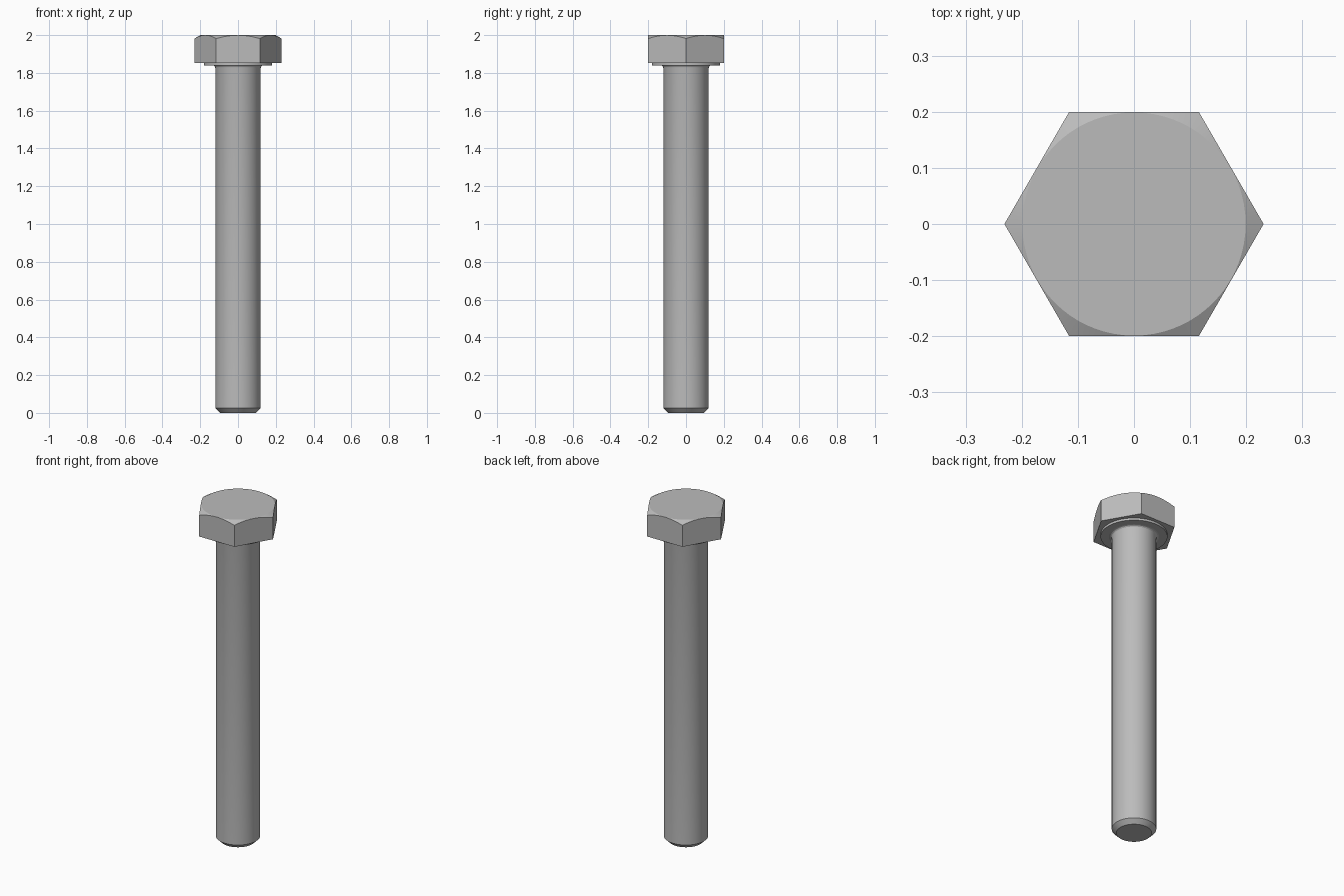
import bpy, bmesh, math

if "Cube" in bpy.data.objects:
    bpy.data.objects.remove(bpy.data.objects["Cube"], do_unlink=True)

SEGMENTS = 72

steel = bpy.data.materials.new("steel grey")
steel.use_nodes = True
grey = (0.5, 0.5, 0.5, 1)
steel.diffuse_color = grey
steel.node_tree.nodes["Principled BSDF"].inputs["Base Color"].default_value = grey


def circle(radius):
    return lambda angle: radius


def hexagon(apothem):
    """Hexagon radius at an angle, with corners on the x axis."""
    third = math.pi / 3
    return lambda angle: apothem / math.cos(angle % third - third / 2)


def loft(name, rings, sharp_angle):
    """Skin a stack of (radius function, height function) rings and cap both ends."""
    bm = bmesh.new()
    loops = []
    for radius, height in rings:
        loop = []
        for i in range(SEGMENTS):
            a = math.tau * i / SEGMENTS
            r = radius(a)
            loop.append(bm.verts.new((r * math.cos(a), r * math.sin(a), height(r))))
        loops.append(loop)
    for low, high in zip(loops, loops[1:]):
        for i in range(SEGMENTS):
            j = (i + 1) % SEGMENTS
            bm.faces.new((low[i], low[j], high[j], high[i]))
    bm.faces.new(loops[0][::-1])
    bm.faces.new(loops[-1])
    mesh = bpy.data.meshes.new(name)
    bm.to_mesh(mesh)
    bm.free()
    mesh.materials.append(steel)
    obj = bpy.data.objects.new(name, mesh)
    bpy.context.collection.objects.link(obj)
    bpy.ops.object.select_all(action="DESELECT")
    obj.select_set(True)
    bpy.context.view_layer.objects.active = obj
    bpy.ops.object.shade_smooth_by_angle(angle=math.radians(sharp_angle))
    return obj


def turned(name, profile):
    """Round part from (radius, height) pairs."""
    return loft(name, [(circle(r), lambda _, z=z: z) for r, z in profile], 30)


# Shank with chamfered tip and a small fillet under the head
turned("shank", [(0.095, 0), (0.12, 0.025), (0.12, 1.825),
                 (0.122, 1.833), (0.127, 1.838), (0.135, 1.84), (0.135, 1.85)])

# Thin washer face under the head
turned("washer_face", [(0.18, 1.84), (0.18, 1.856)])

# Hexagonal head, its top corners trimmed by a shallow cone
flat = 0.199
cone = lambda r: 2 - max(0, r - flat) * math.tan(math.radians(30))
loft("hex_head", [(hexagon(0.2), lambda r: 1.853),
                  (hexagon(0.2), cone),
                  (circle(flat), lambda r: 2)], 20)
